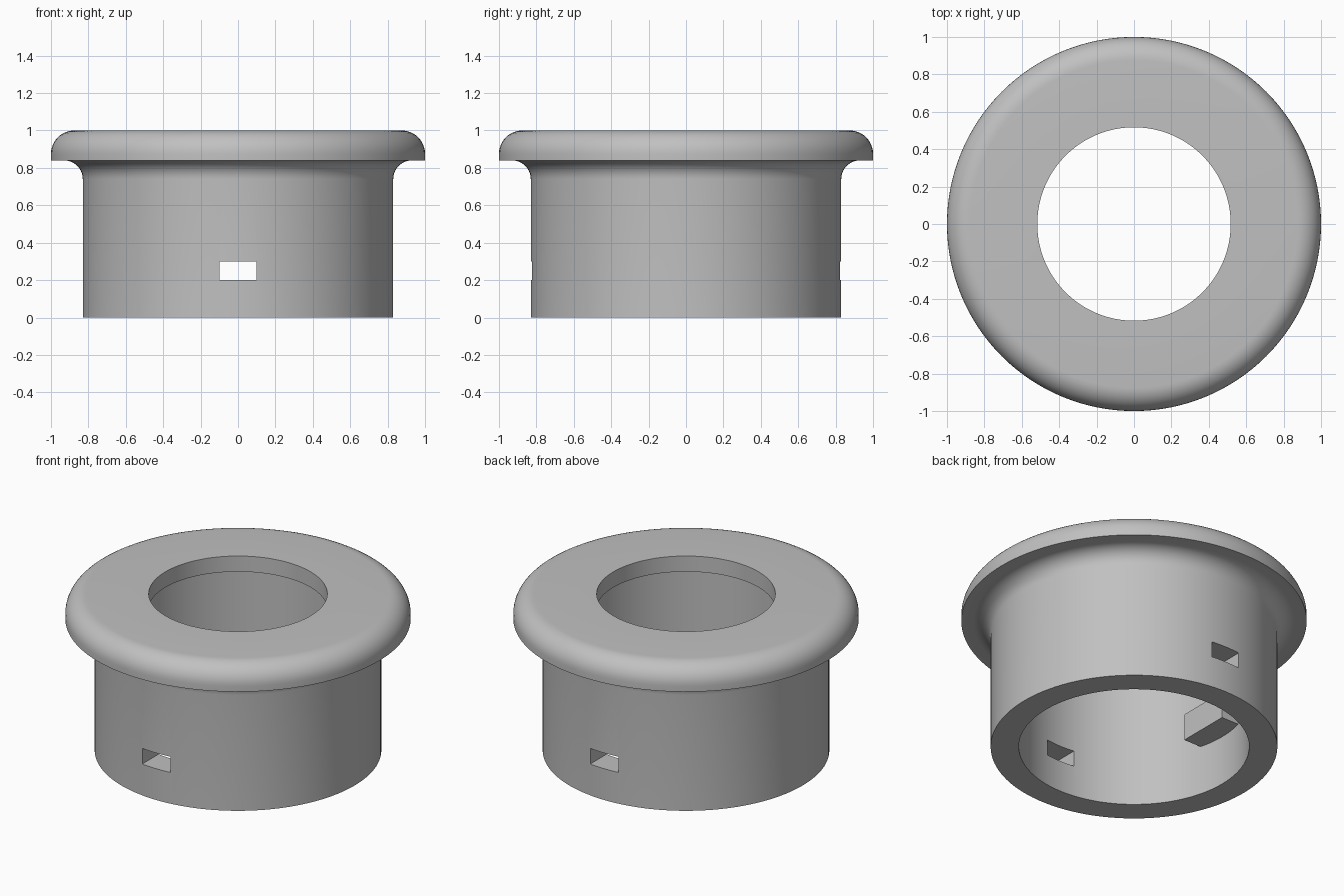
import bpy
import bmesh
from math import cos, sin, pi, radians
from mathutils import Vector

default = bpy.data.objects.get("Cube")
if default:
    bpy.data.objects.remove(default, do_unlink=True)

# Single grey plastic
grey = bpy.data.materials.new("plain_grey")
grey.use_nodes = True
colour = (0.53, 0.53, 0.53, 1)
grey.diffuse_color = colour
grey.node_tree.nodes["Principled BSDF"].inputs["Base Color"].default_value = colour


def make_object(name, bm):
    bmesh.ops.recalc_face_normals(bm, faces=bm.faces)
    mesh = bpy.data.meshes.new(name)
    bm.to_mesh(mesh)
    bm.free()
    mesh.materials.append(grey)
    obj = bpy.data.objects.new(name, mesh)
    bpy.context.collection.objects.link(obj)
    return obj


def box(name, low, high):
    low, high = Vector(low), Vector(high)
    bm = bmesh.new()
    bmesh.ops.create_cube(bm, size=1)
    for v in bm.verts:
        v.co = (low + high) / 2 + v.co * (high - low)
    return make_object(name, bm)


def arc(cx, cz, r, start, end, steps=10):
    angles = [radians(start + (end - start) * i / steps) for i in range(steps + 1)]
    return [(cx + r * cos(a), cz + r * sin(a)) for a in angles]


def lathe(name, profile, segments=128):
    bm = bmesh.new()
    rings = []
    for i in range(segments):
        a = 2 * pi * i / segments
        rings.append([bm.verts.new((r * cos(a), r * sin(a), z)) for r, z in profile])
    n = len(profile)
    for i in range(segments):
        here, there = rings[i], rings[(i + 1) % segments]
        for j in range(n):
            k = (j + 1) % n
            bm.faces.new((here[j], there[j], there[k], here[k]))
    return make_object(name, bm)


# Flanged sleeve: filleted neck, rounded rim, narrow mouth above a wide bore
WALL, BORE, MOUTH = 0.83, 0.667, 0.517
profile = [(BORE, 0), (WALL, 0)]
profile += arc(WALL + 0.1, 0.74, 0.1, 180, 90)
profile += [(1, 0.84)]
profile += arc(0.875, 0.875, 0.125, 0, 90)
profile += [(MOUTH, 1), (MOUTH, 0.9), (BORE, 0.9)]
sleeve = lathe("flanged_sleeve", profile)

# Rectangular slot cut through the front and back walls
cutter = box("slot_cutter", (-0.1, -1.2, 0.2), (0.1, 1.2, 0.3))
cutter.hide_render = True
cut = sleeve.modifiers.new("slots", "BOOLEAN")
cut.operation = "DIFFERENCE"
cut.solver = "EXACT"
cut.object = cutter
bpy.context.view_layer.objects.active = sleeve
sleeve.select_set(True)
bpy.ops.object.modifier_apply(modifier=cut.name)
bpy.data.objects.remove(cutter, do_unlink=True)
bpy.ops.object.shade_smooth_by_angle(angle=radians(30))

# Inner locking tabs on both sides of the bore
for side, sign in (("left", 1), ("right", -1)):
    inner, outer = sorted((sign * 0.523, sign * 0.72))
    box(side + "_inner_tab", (inner, -0.17, 0.315), (outer, 0.17, 0.485))
